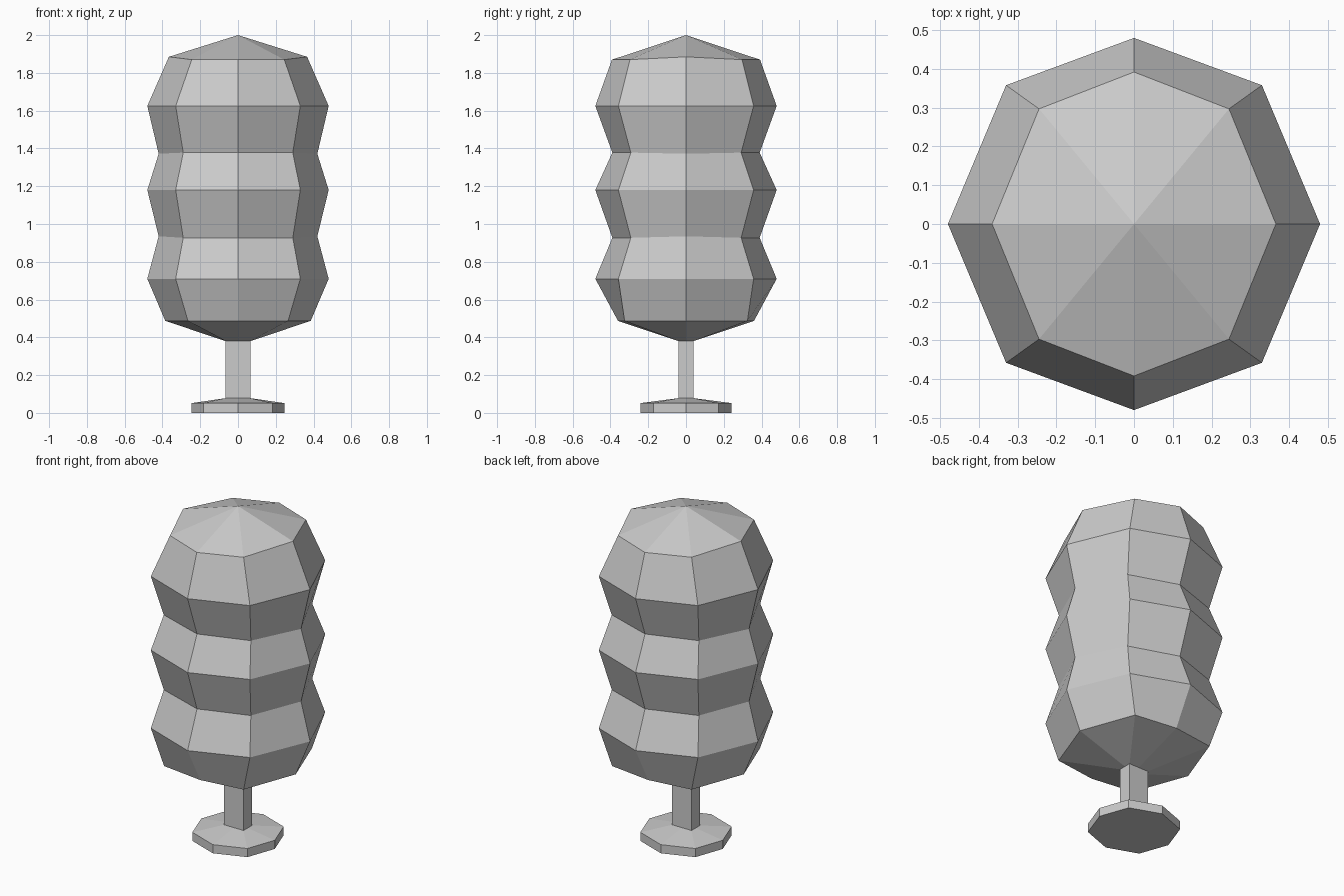
import bpy, bmesh

if "Cube" in bpy.data.objects:
    bpy.data.objects.remove(bpy.data.objects["Cube"])


def ring(xa, xd, yd, ya, z, z_side=None):
    """Eight points: axis points (xa, 0), (0, ya) and diagonals (xd, yd)."""
    zs = z if z_side is None else z_side
    return [(xa, 0, zs), (xd, yd, z), (0, ya, z), (-xd, yd, z),
            (-xa, 0, zs), (-xd, -yd, z), (0, -ya, z), (xd, -yd, z)]


def loft(name, rings, apex=None, cap_bottom=False):
    bm = bmesh.new()
    loops = [[bm.verts.new(p) for p in r] for r in rings]
    for a, b in zip(loops, loops[1:]):
        for i in range(8):
            j = (i + 1) % 8
            bm.faces.new((a[i], a[j], b[j], b[i]))
    if apex:
        tip = bm.verts.new(apex)
        for i in range(8):
            bm.faces.new((loops[-1][i], loops[-1][(i + 1) % 8], tip))
    if cap_bottom:
        bm.faces.new(loops[0][::-1])
    mesh = bpy.data.meshes.new(name)
    bm.to_mesh(mesh)
    bm.free()
    obj = bpy.data.objects.new(name, mesh)
    bpy.context.collection.objects.link(obj)
    return obj


def stem_ring(z):
    return ring(0.065, 0.065, 0.04, 0.04, z)


def bulge(z):
    return ring(0.48, 0.33, 0.358, 0.48, z)


# Foliage: three stacked bulges with pinched waists and a shallow pointed cap
loft("foliage", [
    stem_ring(0.38),
    ring(0.385, 0.265, 0.325, 0.36, 0.487),
    bulge(0.71),
    ring(0.42, 0.29, 0.292, 0.39, 0.927, 0.935),
    bulge(1.18),
    ring(0.42, 0.29, 0.292, 0.39, 1.378, 1.372),
    bulge(1.625),
    ring(0.366, 0.245, 0.297, 0.392, 1.87, 1.885),
], apex=(0, 0, 2.0))

# Rectangular trunk
loft("trunk", [stem_ring(0.078), stem_ring(0.38)])

# Low eight-sided base sloping up to the trunk
loft("base", [
    ring(0.245, 0.183, 0.173, 0.24, 0.0),
    ring(0.245, 0.183, 0.173, 0.24, 0.052),
    stem_ring(0.078),
], cap_bottom=True)
